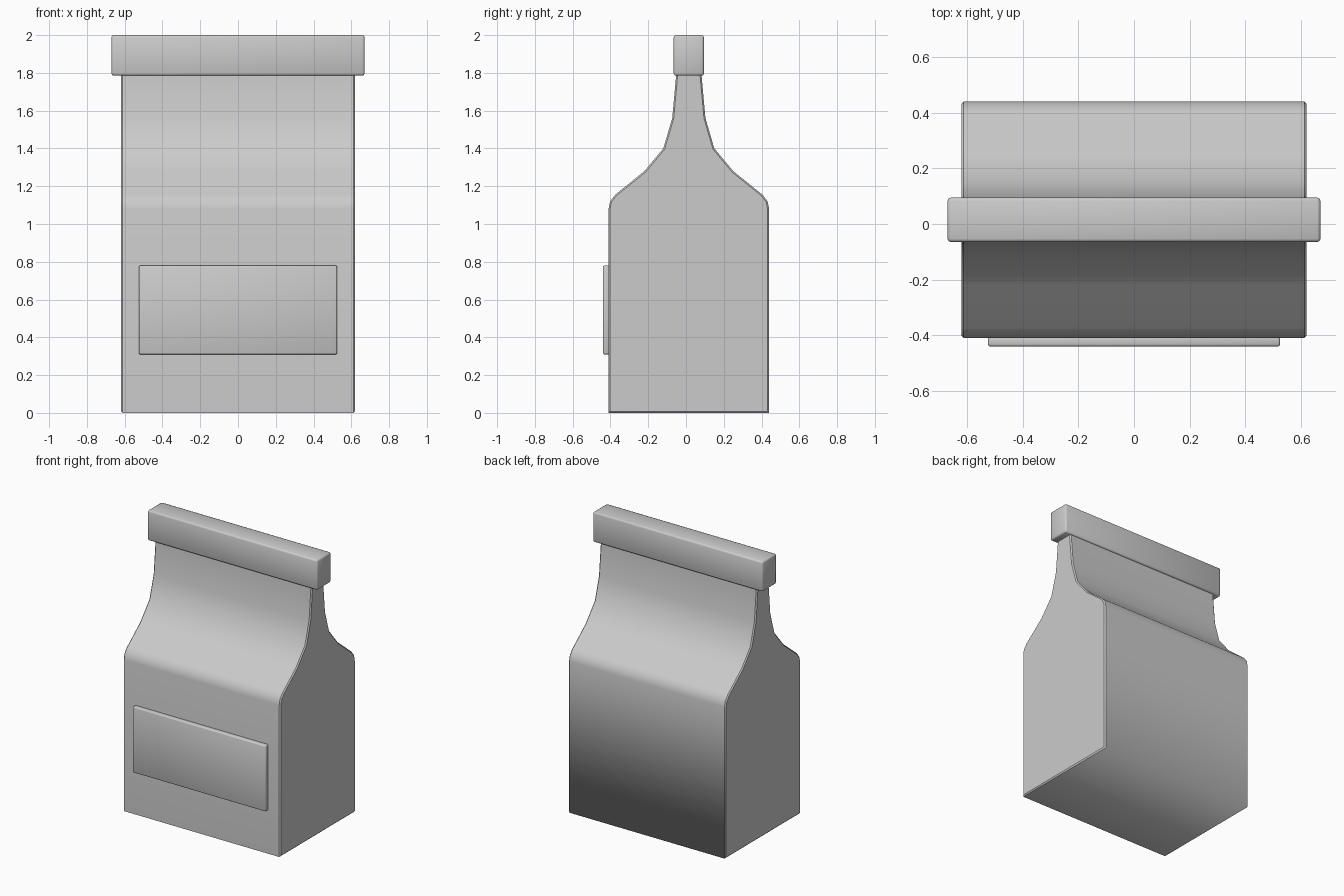
import bpy, bmesh, math

cube = bpy.data.objects.get("Cube")
if cube:
    bpy.data.objects.remove(cube, do_unlink=True)

GREY = (0.6, 0.6, 0.6, 1)
paper = bpy.data.materials.new("plain_grey")
paper.use_nodes = True
paper.diffuse_color = GREY
paper.node_tree.nodes["Principled BSDF"].inputs["Base Color"].default_value = GREY

MID = 0.015  # depth centre of the bag


def add_object(name, bm):
    bmesh.ops.recalc_face_normals(bm, faces=bm.faces)
    mesh = bpy.data.meshes.new(name)
    bm.to_mesh(mesh)
    bm.free()
    mesh.materials.append(paper)
    obj = bpy.data.objects.new(name, mesh)
    bpy.context.collection.objects.link(obj)
    return obj


def rounded_box(name, lo, hi, radius):
    bm = bmesh.new()
    bmesh.ops.create_cube(bm, size=1)
    for v in bm.verts:
        v.co = [(a + b) / 2 + c * (b - a) for a, b, c in zip(lo, hi, v.co)]
    bmesh.ops.bevel(bm, geom=bm.edges[:], offset=radius, segments=2,
                    profile=0.5, affect='EDGES')
    for f in bm.faces:
        f.smooth = True
    return add_object(name, bm)


# Bag: pinched side profile (half depth, height) mirrored and extruded in x
half = [(0.425, 0), (0.425, 1.08), (0.417, 1.12), (0.39, 1.155),
        (0.235, 1.28), (0.135, 1.40), (0.088, 1.56), (0.067, 1.79), (0.065, 1.9)]
outline = [(MID - d, z) for d, z in half] + [(MID + d, z) for d, z in reversed(half)]
bm = bmesh.new()
cap = bm.faces.new([bm.verts.new((-0.62, y, z)) for y, z in outline])
sweep = bmesh.ops.extrude_face_region(bm, geom=[cap], use_keep_orig=True)
for v in sweep["geom"]:
    if isinstance(v, bmesh.types.BMVert):
        v.co.x = 0.62
bmesh.ops.recalc_face_normals(bm, faces=bm.faces)

# Small chamfer round both gusset sides
sides = [e for e in bm.edges if abs(e.verts[0].co.x - e.verts[1].co.x) < 0.01]
bmesh.ops.bevel(bm, geom=sides, offset=0.008, segments=1, affect='EDGES')

# Smooth folds, crisp corners; the lower rear fold stays soft
for f in bm.faces:
    f.smooth = True
for e in bm.edges:
    rear_fold = all(v.co.z < 0.01 and v.co.y > 0.4 for v in e.verts)
    e.smooth = rear_fold or e.calc_face_angle(0) < math.radians(40)
add_object("bag", bm)

# Folded top band and front label
rounded_box("top_band", (-0.67, MID - 0.08, 1.785), (0.67, MID + 0.08, 2), 0.012)
rounded_box("front_label", (-0.525, -0.44, 0.31), (0.525, -0.40, 0.78), 0.008)
